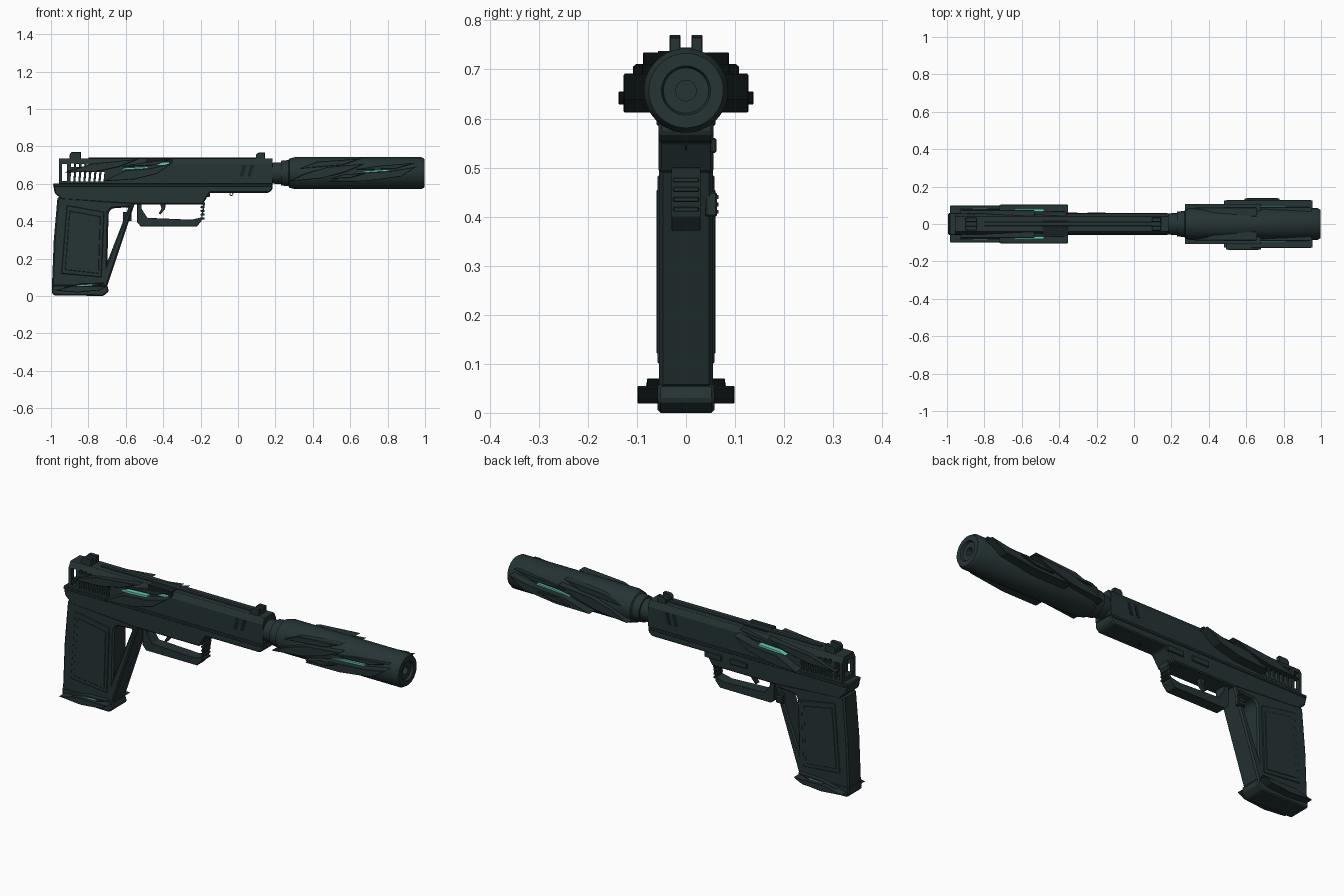
import bpy, bmesh, math
from mathutils import Matrix

cube = bpy.data.objects.get("Cube")
if cube:
    bpy.data.objects.remove(cube, do_unlink=True)


def material(name, rgb):
    m = bpy.data.materials.new(name)
    m.use_nodes = True
    m.diffuse_color = (*rgb, 1)
    bsdf = next(n for n in m.node_tree.nodes if n.type == 'BSDF_PRINCIPLED')
    bsdf.inputs["Base Color"].default_value = (*rgb, 1)
    return m


BODY = material("dark green grey", (0.019, 0.033, 0.034))
SHADE = material("near black", (0.009, 0.015, 0.016))
GLOW = material("teal", (0.13, 0.62, 0.48))


def finish(name, bm, mat):
    bmesh.ops.recalc_face_normals(bm, faces=bm.faces)
    me = bpy.data.meshes.new(name)
    bm.to_mesh(me)
    bm.free()
    me.materials.append(mat)
    ob = bpy.data.objects.new(name, me)
    bpy.context.collection.objects.link(ob)
    return ob


def prism(name, pts, a, b, mat=BODY, bevel=0.0, axis='y'):
    """Extrude a flat outline from a to b along an axis."""
    bm = bmesh.new()
    place = (lambda p, t: (p[0], t, p[1])) if axis == 'y' else (lambda p, t: (t, p[0], p[1]))
    rings = [[bm.verts.new(place(p, t)) for p in pts] for t in (a, b)]
    bm.faces.new(rings[0])
    bm.faces.new(rings[1])
    for i in range(len(pts)):
        j = (i + 1) % len(pts)
        bm.faces.new((rings[0][i], rings[0][j], rings[1][j], rings[1][i]))
    ob = finish(name, bm, mat)
    if bevel:
        mod = ob.modifiers.new("edge", 'BEVEL')
        mod.width = bevel
        mod.segments = 1
        mod.limit_method = 'ANGLE'
    return ob


def box(name, x, y, z, mat=BODY, bevel=0.0):
    return prism(name, [(x[0], z[0]), (x[1], z[0]), (x[1], z[1]), (x[0], z[1])], y[0], y[1], mat, bevel)


def cut(target, cutters):
    """Subtract the cutters, bake the result and remove them."""
    bevels = [m.width for m in target.modifiers]
    target.modifiers.clear()
    for c in cutters:
        mod = target.modifiers.new("cut", 'BOOLEAN')
        mod.operation = 'DIFFERENCE'
        mod.solver = 'EXACT'
        mod.object = c
    dg = bpy.context.evaluated_depsgraph_get()
    dg.update()
    me = bpy.data.meshes.new_from_object(target.evaluated_get(dg))
    target.modifiers.clear()
    target.data = me
    for c in cutters:
        bpy.data.objects.remove(c, do_unlink=True)
    for w in bevels:
        mod = target.modifiers.new("edge", 'BEVEL')
        mod.width = w
        mod.segments = 1
        mod.limit_method = 'ANGLE'


def lathe(name, profile, height, mat=BODY):
    """Spin an (x, radius) profile around the barrel axis."""
    bm = bmesh.new()
    vs = [bm.verts.new((x, 0, r)) for x, r in profile]
    es = [bm.edges.new(e) for e in zip(vs, vs[1:])]
    bmesh.ops.spin(bm, geom=vs + es, cent=(0, 0, 0), axis=(1, 0, 0), angle=math.tau, steps=48)
    bmesh.ops.remove_doubles(bm, verts=bm.verts, dist=1e-5)
    bmesh.ops.translate(bm, verts=bm.verts, vec=(0, 0, height))
    ob = finish(name, bm, mat)
    bpy.ops.object.select_all(action='DESELECT')
    bpy.context.view_layer.objects.active = ob
    ob.select_set(True)
    bpy.ops.object.shade_smooth_by_angle(angle=math.radians(35))
    return ob


def pair(name, pts, inner, outer, mat=BODY, bevel=0.0, shift=0.0):
    """Same side plate on both flanks, the left one optionally shifted along x."""
    prism(name + "_near", pts, -inner, -outer, mat, bevel)
    prism(name + "_far", [(x + shift, z) for x, z in pts], inner, outer, mat, bevel)


# slide with slotted hollow rear
slide = prism("slide", [(-.055, .6), (.055, .6), (.055, .705), (.04, .735), (-.04, .735), (-.055, .705)],
              -.957, .185, bevel=.004, axis='x')
slots = [box("rear_window", (-1.1, -.9), (-.035, .035), (.625, .705)),
         box("first_slot", (-.94, -.915), (-.2, .2), (.615, .705))]
for i in range(7):
    x = -.897 + i * .027
    slots.append(prism("slot_cutter", [(x, .612), (x + .016, .612), (x + .021, .662), (x + .005, .662)], -.2, .2))
    if i < 5:
        slots.append(box("upper_slot_cutter", (x + .005, x + .021), (-.2, .2), (.69, .709 - i * .002)))
cut(slide, slots)
box("top_rib", (-.8, .14), (-.011, .011), (.73, .74), bevel=.002)
box("ejection_port", (-.49, -.35), (-.057, .022), (.712, .738), SHADE)
box("port_glow", (-.49, -.37), (-.0575, -.045), (.7, .715), GLOW)
for x in (.01, .05):
    pair("front_vent", [(x, .64), (x + .018, .64), (x + .035, .7), (x + .017, .7)], .05, .057, SHADE)

# sights
for x0, x1, h in ((-.9, -.84, .77), (.095, .145, .766)):
    for s in (-1, 1):
        y0, y1 = sorted((s * .011, s * .034))
        prism("sight_post", [(x0, .73), (x1, .73), (x1, h), (x0 + .012, h), (x0, h - .012)], y0, y1, bevel=.002)
    box("sight_base", (x0, x1), (-.034, .034), (.73, .745), bevel=.002)

# frame under the slide
prism("frame", [(-.99, .602), (.185, .602), (.185, .57), (.165, .552), (-.15, .552), (-.19, .49),
                (-.56, .49), (-.94, .515), (-.98, .55)], -.056, .056, bevel=.006)
box("frame_rail", (-.985, .18), (-.06, .06), (.585, .6), bevel=.003)
for x in (-.4, -.25):
    box("side_lever", (x, x + .1), (.05, .062), (.53, .56), bevel=.003)
bpy.ops.mesh.primitive_torus_add(location=(-.035, 0, .545), rotation=(math.pi / 2, 0, 0), major_radius=.008,
                                 minor_radius=.002, major_segments=16, minor_segments=6)
ring = bpy.context.object
ring.name = "lanyard_ring"
ring.data.materials.append(BODY)

# grip with an opening behind the front strap
grip = prism("grip", [(-.965, .53), (-.55, .5), (-.57, .44), (-.7, .05), (-.995, .05), (-.985, .3)],
             -.055, .055, bevel=.008)
cut(grip, [prism("grip_cutter", [(-.692, .445), (-.675, .468), (-.585, .475), (-.698, .185)], -.2, .2)])
pair("grip_panel", [(-.915, .485), (-.715, .45), (-.73, .1), (-.945, .12)], .05, .058, bevel=.003)
pair("grip_inlay", [(-.9, .455), (-.735, .425), (-.745, .12), (-.925, .14)], .05, .06, bevel=.002)
box("magazine_button", (-.615, -.57), (.04, .063), (.4, .45), bevel=.003)
for z in (.41, .425, .44):
    box("button_ridge", (-.61, -.575), (.06, .066), (z - .004, z + .004))

# trigger guard and trigger
guard = prism("trigger_guard", [(-.54, .5), (-.54, .395), (-.52, .372), (-.22, .372), (-.195, .4), (-.175, .5)],
              -.03, .03, bevel=.005)
cut(guard, [prism("guard_cutter", [(-.515, .492), (-.515, .465), (-.485, .418), (-.25, .408), (-.195, .42), (-.188, .488)],
                  -.2, .2)])
for z in (.415, .435, .455, .475):
    box("guard_ridge", (-.2, -.178), (-.026, .026), (z - .005, z + .005), bevel=.002)
prism("trigger", [(-.42, .5), (-.385, .5), (-.39, .465), (-.415, .436), (-.425, .44), (-.408, .468)],
      -.013, .013, bevel=.002)

# magazine base with side barbs
prism("magazine_base", [(-.995, .06), (-.995, .012), (-.98, .004), (-.72, 0), (-.69, .025), (-.7, .06)],
      -.058, .058, bevel=.006)
pair("base_barb", [(-.985, .03), (-.88, .055), (-.7, .052), (-.74, .03), (-.86, .019)], .05, .099, bevel=.002)
pair("base_upper_barb", [(-.94, .045), (-.84, .066), (-.71, .07), (-.78, .05)], .05, .08, bevel=.002)
pair("base_glow", [(-.86, .05), (-.78, .056), (-.78, .062), (-.86, .056)], .07, .082, GLOW)

# barrel neck and suppressor
AXIS = .657
lathe("barrel_neck", [(.17, 0), (.17, .052), (.2, .058), (.24, .058), (.24, 0)], AXIS)
lathe("suppressor", [(.23, 0), (.23, .066), (.27, .07), (.275, .078), (.305, .086), (.98, .086), (.997, .076),
                     (.997, .05), (.985, .046), (.985, .021), (.9, .021), (.9, 0)], AXIS)

# layered barbs on the suppressor
pair("suppressor_rear_barb", [(.27, .612), (.36, .655), (.48, .69), (.68, .708), (.58, .665), (.45, .63)],
     .06, .108, bevel=.002)
pair("suppressor_front_barb", [(.48, .612), (.62, .655), (.82, .668), (.955, .692), (.87, .638), (.68, .614)],
     .06, .127, bevel=.002)
pair("suppressor_outer_barb", [(.49, .628), (.57, .652), (.68, .655), (.6, .632)], .1, .138, bevel=.002, shift=.1)
pair("suppressor_upper_barb", [(.32, .68), (.42, .718), (.66, .735), (.56, .7)], .04, .088, bevel=.002)
pair("suppressor_tip_barb", [(.6, .675), (.74, .695), (.95, .712), (.84, .68)], .05, .09, bevel=.002)
pair("suppressor_glow", [(.62, .657), (.81, .668), (.81, .677), (.69, .67)], .07, .096, GLOW)

# layered barbs on the slide
pair("slide_rear_barb", [(-.93, .66), (-.78, .708), (-.53, .733), (-.64, .69), (-.76, .665)], .04, .075, bevel=.002)
pair("slide_front_barb", [(-.72, .613), (-.6, .672), (-.47, .682), (-.35, .712), (-.43, .655), (-.55, .624)],
     .05, .104, bevel=.002)
pair("slide_upper_barb", [(-.62, .69), (-.52, .712), (-.36, .733), (-.44, .7)], .04, .066, bevel=.002)
pair("slide_glow", [(-.64, .673), (-.48, .682), (-.48, .692), (-.6, .686)], .05, .08, GLOW)
